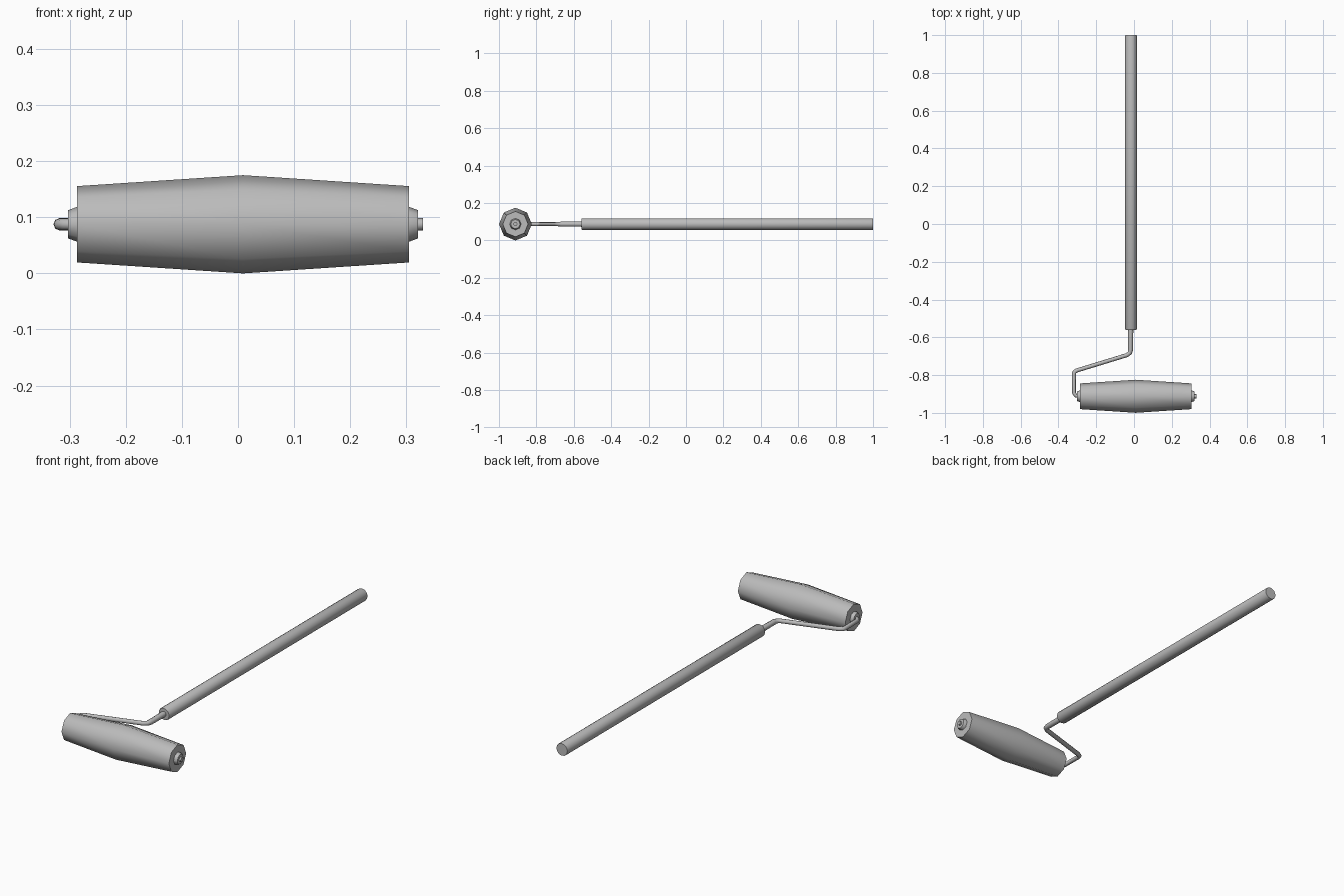
import bpy, bmesh, math
from mathutils import Matrix

cube = bpy.data.objects.get("Cube")
if cube:
    bpy.data.objects.remove(cube, do_unlink=True)

grey = bpy.data.materials.new("plain_grey")
grey.use_nodes = True
GREY = (0.5, 0.5, 0.5, 1)
grey.diffuse_color = GREY
grey.node_tree.nodes["Principled BSDF"].inputs["Base Color"].default_value = GREY

AXIS_Y, AXIS_Z = -0.912, 0.0875


def finish(obj, angle):
    """Apply the colour and smooth all but the sharp edges."""
    obj.data.materials.append(grey)
    bpy.ops.object.select_all(action='DESELECT')
    obj.select_set(True)
    bpy.context.view_layer.objects.active = obj
    bpy.ops.object.shade_smooth_by_angle(angle=math.radians(angle))


def lathe(name, profile, axis, centre, sides, angle=50):
    """Closed turned solid from (position, radius) pairs along x or y."""
    bm = bmesh.new()
    rings = []
    for pos, r in profile:
        ring = []
        for i in range(sides):
            t = 2 * math.pi * i / sides
            u, v = r * math.cos(t), r * math.sin(t)
            co = (pos, u, v) if axis == 'x' else (u, pos, v)
            ring.append(bm.verts.new(co))
        rings.append(ring)
    for a, b in zip(rings, rings[1:]):
        for i in range(sides):
            j = (i + 1) % sides
            bm.faces.new((a[i], a[j], b[j], b[i]))
    bm.faces.new(rings[0])
    bm.faces.new(rings[-1])
    bmesh.ops.recalc_face_normals(bm, faces=bm.faces)
    bm.transform(Matrix.Translation(centre))
    mesh = bpy.data.meshes.new(name)
    bm.to_mesh(mesh)
    bm.free()
    obj = bpy.data.objects.new(name, mesh)
    bpy.context.collection.objects.link(obj)
    finish(obj, angle)


# Barrel-shaped roller, end hubs and axle tip
hub = (0.009, AXIS_Y, AXIS_Z)
lathe("roller", [(-0.296, 0.068), (0, 0.0875), (0.296, 0.068)], 'x', hub, 8)
for name, s in (("right_hub", -1), ("left_hub", 1)):
    lathe(name, [(s * 0.29, 0.031), (s * 0.296, 0.031), (s * 0.312, 0.025)],
          'x', hub, 8)
lathe("axle_tip", [(0.30, 0.011), (0.321, 0.011)], 'x', hub, 8)

# Long handle with slightly eased ends
lathe("handle", [(-0.56, 0.028), (-0.555, 0.031), (0.997, 0.031), (1.0, 0.030)],
      'y', (-0.016, 0, AXIS_Z), 16)

# Bent wire frame, thicker where it enters the handle
path = [(-0.29, AXIS_Y, 0.9), (-0.308, -0.909, 0.9), (-0.318, -0.894, 0.95),
        (-0.318, -0.795, 1), (-0.315, -0.783, 1), (-0.302, -0.775, 1),
        (-0.037, -0.694, 1), (-0.022, -0.683, 1.05), (-0.018, -0.665, 1.2),
        (-0.018, -0.55, 1.3)]
curve = bpy.data.curves.new("frame_path", 'CURVE')
curve.dimensions = '3D'
curve.bevel_depth = 0.011
curve.bevel_resolution = 2
curve.use_fill_caps = True
spline = curve.splines.new('POLY')
spline.points.add(len(path) - 1)
for p, (x, y, r) in zip(spline.points, path):
    p.co = (x, y, AXIS_Z, 1)
    p.radius = r
frame = bpy.data.objects.new("wire_frame", curve)
bpy.context.collection.objects.link(frame)
bpy.ops.object.select_all(action='DESELECT')
frame.select_set(True)
bpy.context.view_layer.objects.active = frame
bpy.ops.object.convert(target='MESH')
finish(bpy.context.object, 50)
